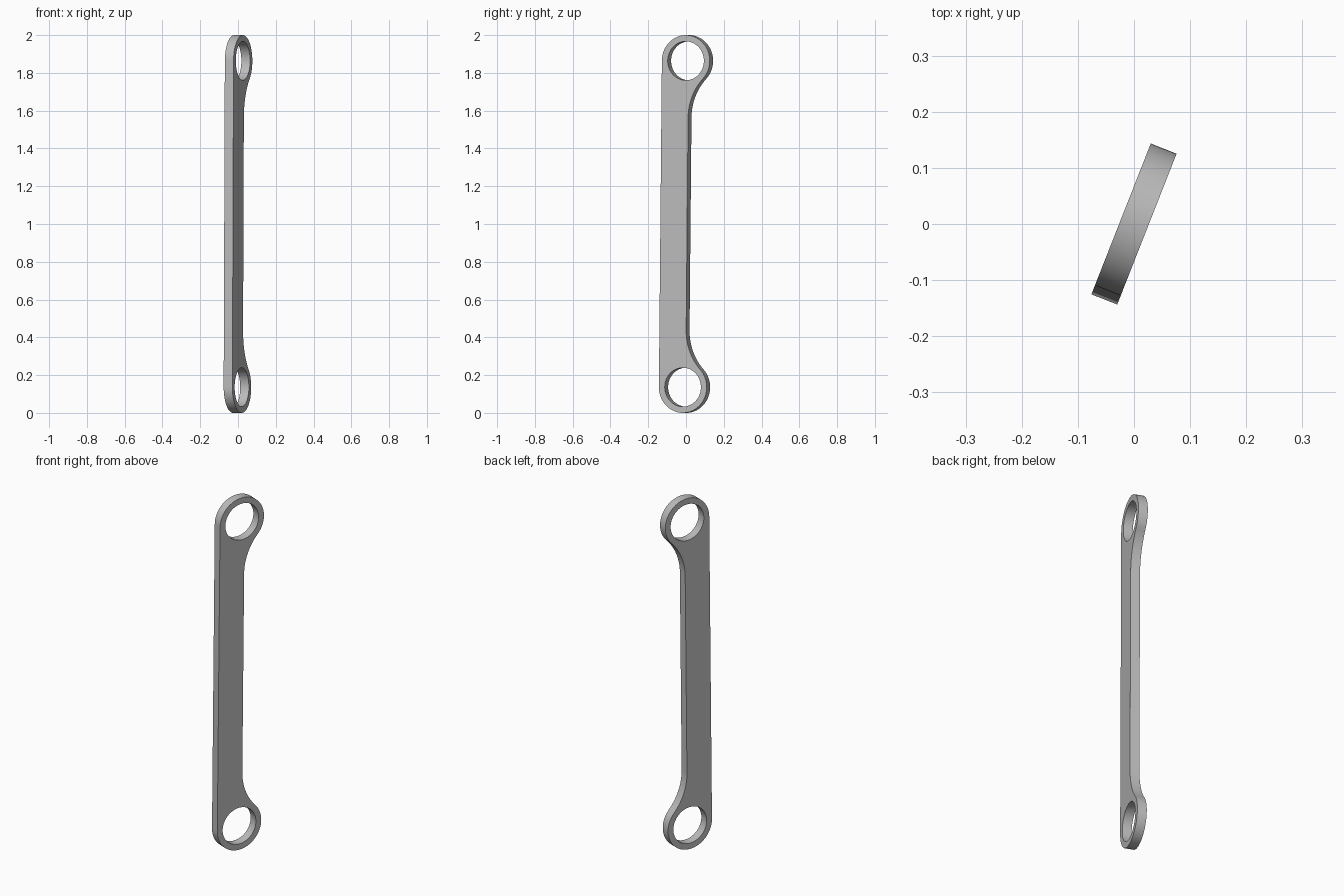
import bpy, bmesh
from math import sqrt, cos, sin, pi, atan2
from mathutils import Matrix, Vector

if "Cube" in bpy.data.objects:
    bpy.data.objects.remove(bpy.data.objects["Cube"])

RING, HOLE = 0.136, 0.103        # outer and inner radius of the eyes
HALF = 0.864                     # half the distance between the eyes
SHANK, FILLET = 0.016, 0.30      # shank edge offset, neck radius
THICK = 0.0495
LEAN, TURN = 0.0098, 0.375       # tilt in the plate's plane, turn about z


def arc(cx, cy, r, a, b, n):
    return [(cx + r * cos(a + (b - a) * i / n), cy + r * sin(a + (b - a) * i / n))
            for i in range(n + 1)]


# Upper half of the outline: neck fillet, then round the eye to the straight back
drop = sqrt((RING + FILLET) ** 2 - (SHANK + FILLET) ** 2)
meet = atan2(-drop, SHANK + FILLET)
upper = arc(SHANK + FILLET, HALF - drop, FILLET, pi, pi + meet, 16)
upper += arc(0, HALF, RING, meet, pi, 48)[1:]
lower = [(x, -y) for x, y in reversed(upper)]
loops = [upper + lower] + [arc(0, s * HALF, HOLE, 0, 2 * pi, 64)[:-1] for s in (1, -1)]

# Filled flat profile with two holes, given thickness
profile = bpy.data.curves.new("link_profile", "CURVE")
profile.dimensions = "2D"
profile.fill_mode = "BOTH"
profile.extrude = THICK / 2
for pts in loops:
    spline = profile.splines.new("POLY")
    spline.points.add(len(pts) - 1)
    for p, (x, y) in zip(spline.points, pts):
        p.co = (x, y, 0, 1)
    spline.use_cyclic_u = True
helper = bpy.data.objects.new("link_profile", profile)
bpy.context.collection.objects.link(helper)
bpy.context.view_layer.update()
mesh = bpy.data.meshes.new_from_object(
    helper.evaluated_get(bpy.context.evaluated_depsgraph_get()))
bpy.data.objects.remove(helper)

# Stand the plate up: profile x runs along the turned width, profile y goes up
width = Vector((sin(TURN), cos(TURN), 0))
up = Vector((0, 0, 1))
stand = Matrix((width, up, width.cross(up))).transposed().to_4x4()
place = Matrix.Translation((0, 0, 1)) @ stand @ Matrix.Rotation(-LEAN, 4, "Z")
bm = bmesh.new()
bm.from_mesh(mesh)
bmesh.ops.remove_doubles(bm, verts=bm.verts, dist=1e-5)
bmesh.ops.recalc_face_normals(bm, faces=bm.faces)
bm.transform(place)
bm.to_mesh(mesh)
bm.free()

# Plain grey metal
grey = bpy.data.materials.new("grey_metal")
grey.use_nodes = True
colour = (0.5, 0.5, 0.5, 1)
grey.diffuse_color = colour
grey.node_tree.nodes["Principled BSDF"].inputs["Base Color"].default_value = colour
mesh.materials.clear()
mesh.materials.append(grey)

link = bpy.data.objects.new("link_arm", mesh)
bpy.context.collection.objects.link(link)
bpy.ops.object.select_all(action="DESELECT")
link.select_set(True)
bpy.context.view_layer.objects.active = link
bpy.ops.object.shade_smooth_by_angle(angle=0.6)
